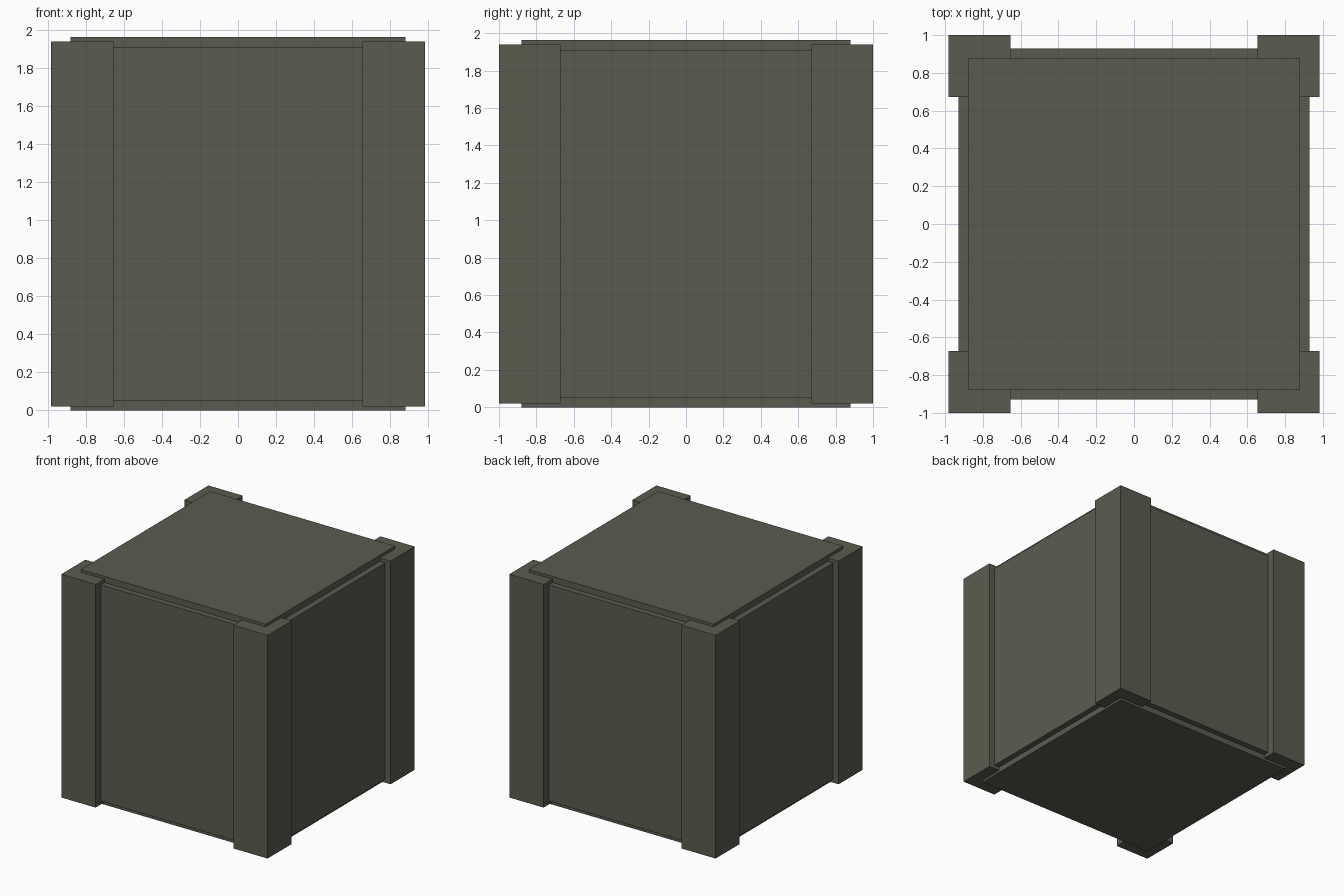
import bpy

# Remove the default cube
default = bpy.data.objects.get("Cube")
if default:
    bpy.data.objects.remove(default, do_unlink=True)

# Single drab olive-grey colour
COLOUR = (0.107, 0.105, 0.08, 1.0)
paint = bpy.data.materials.new("drab_olive_grey")
paint.use_nodes = True
paint.diffuse_color = COLOUR
paint.node_tree.nodes["Principled BSDF"].inputs["Base Color"].default_value = COLOUR


def box(name, low, high):
    """Add a box spanning two opposite corners."""
    centre = [(a + b) / 2 for a, b in zip(low, high)]
    bpy.ops.mesh.primitive_cube_add(size=1, location=centre)
    obj = bpy.context.object
    obj.name = name
    obj.scale = [b - a for a, b in zip(low, high)]
    bpy.ops.object.transform_apply(location=False, rotation=False, scale=True)
    obj.data.materials.append(paint)
    return obj


# Crate body with the four side panels
box("side_panels", (-0.93, -0.93, 0.05), (0.93, 0.93, 1.91))

# Raised top and bottom plates, sunk into the body
box("bottom_plate", (-0.88, -0.88, 0), (0.88, 0.88, 0.1))
box("top_plate", (-0.88, -0.88, 1.86), (0.88, 0.88, 1.963))

# Upright corner posts
for x_side, x_name in ((1, "left"), (-1, "right")):
    for y_side, y_name in ((-1, "front"), (1, "back")):
        xs = sorted((x_side * 0.655, x_side * 0.982))
        ys = sorted((y_side * 0.672, y_side * 1.0))
        box(f"{y_name}_{x_name}_post", (xs[0], ys[0], 0.02), (xs[1], ys[1], 1.94))
